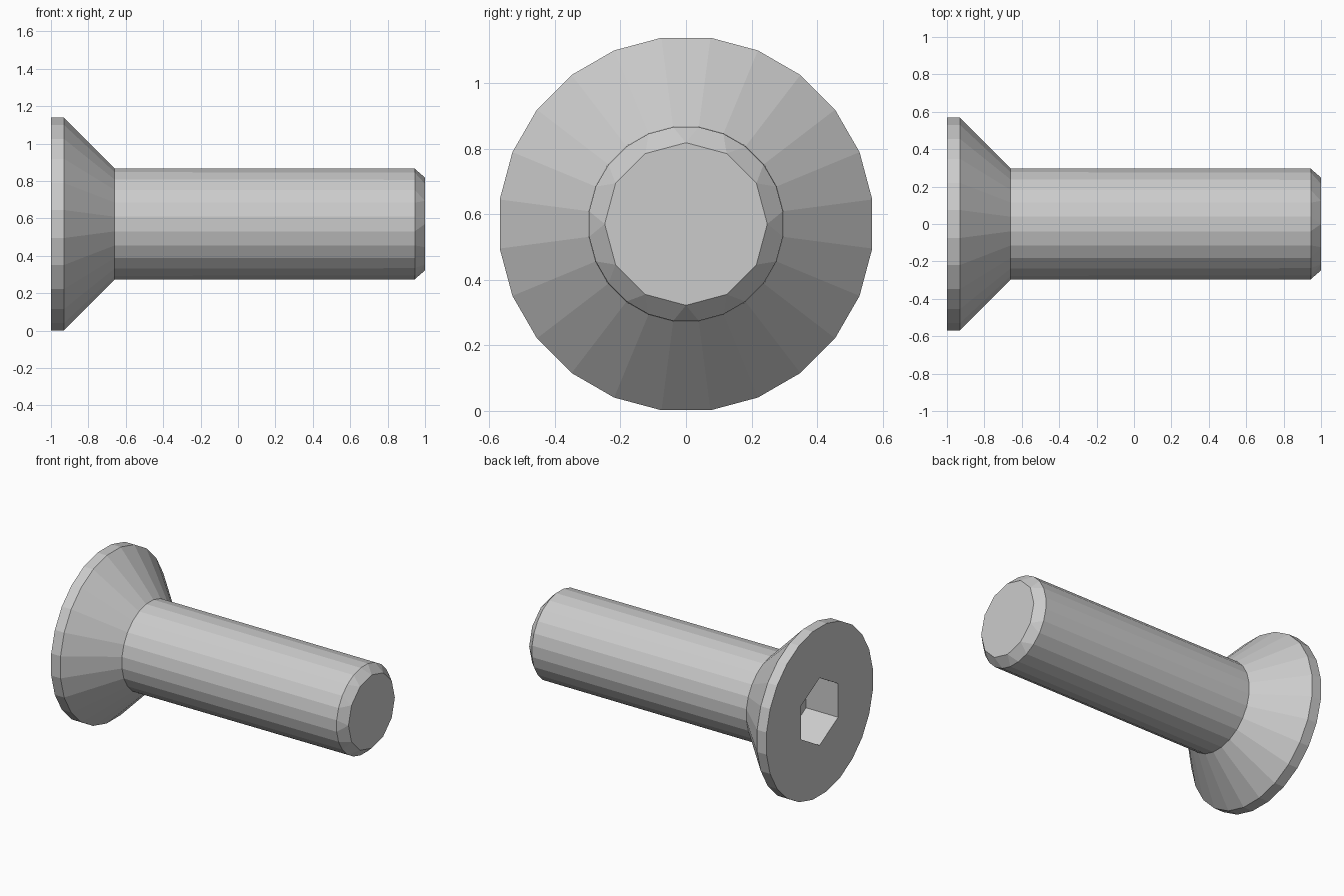
import bpy, bmesh
from math import sin, cos, pi

if "Cube" in bpy.data.objects:
    bpy.data.objects.remove(bpy.data.objects["Cube"])

N = 24            # sides of the round parts
AXIS_Z = 0.57     # height of the screw axis

# stations along the screw: (x, radius, sides), socket floor -> head -> tip
STATIONS = [
    (-0.76, 0.228, 6),     # hex socket floor
    (-1.00, 0.228, 6),     # hex socket mouth
    (-1.00, 0.573, N),     # flat head face
    (-0.93, 0.573, N),     # head rim
    (-0.66, 0.300, N),     # countersunk cone meets shank
    (0.945, 0.298, N),     # shank end
    (1.00, 0.248, 12),     # chamfered tip
]


def ring(bm, x, radius, sides):
    """Ring of N entries; rings with fewer sides repeat shared corners."""
    group = N // sides
    shift = 0.5 if group == 1 else 0.0
    corners = []
    for j in range(sides):
        a = 2 * pi * (j + shift) / sides
        corners.append(bm.verts.new((x, radius * sin(a), AXIS_Z + radius * cos(a))))
    loop = [corners[((k + group // 2) // group) % sides] for k in range(N)]
    return loop, corners


def skin(bm, a, b):
    """Join two rings, dropping repeated corners."""
    for k in range(N):
        n = (k + 1) % N
        face = list(dict.fromkeys((a[k], a[n], b[n], b[k])))
        if len(face) > 2 and not bm.faces.get(face):
            bm.faces.new(face)


bm = bmesh.new()
rings = [ring(bm, *s) for s in STATIONS]
for (a, _), (b, _) in zip(rings, rings[1:]):
    skin(bm, a, b)

# socket floor and tip cap
bm.faces.new(rings[0][1])
bm.faces.new(rings[-1][1])
bmesh.ops.recalc_face_normals(bm, faces=bm.faces)

mesh = bpy.data.meshes.new("countersunk_screw")
bm.to_mesh(mesh)
bm.free()
screw = bpy.data.objects.new("countersunk_screw", mesh)
bpy.context.collection.objects.link(screw)
